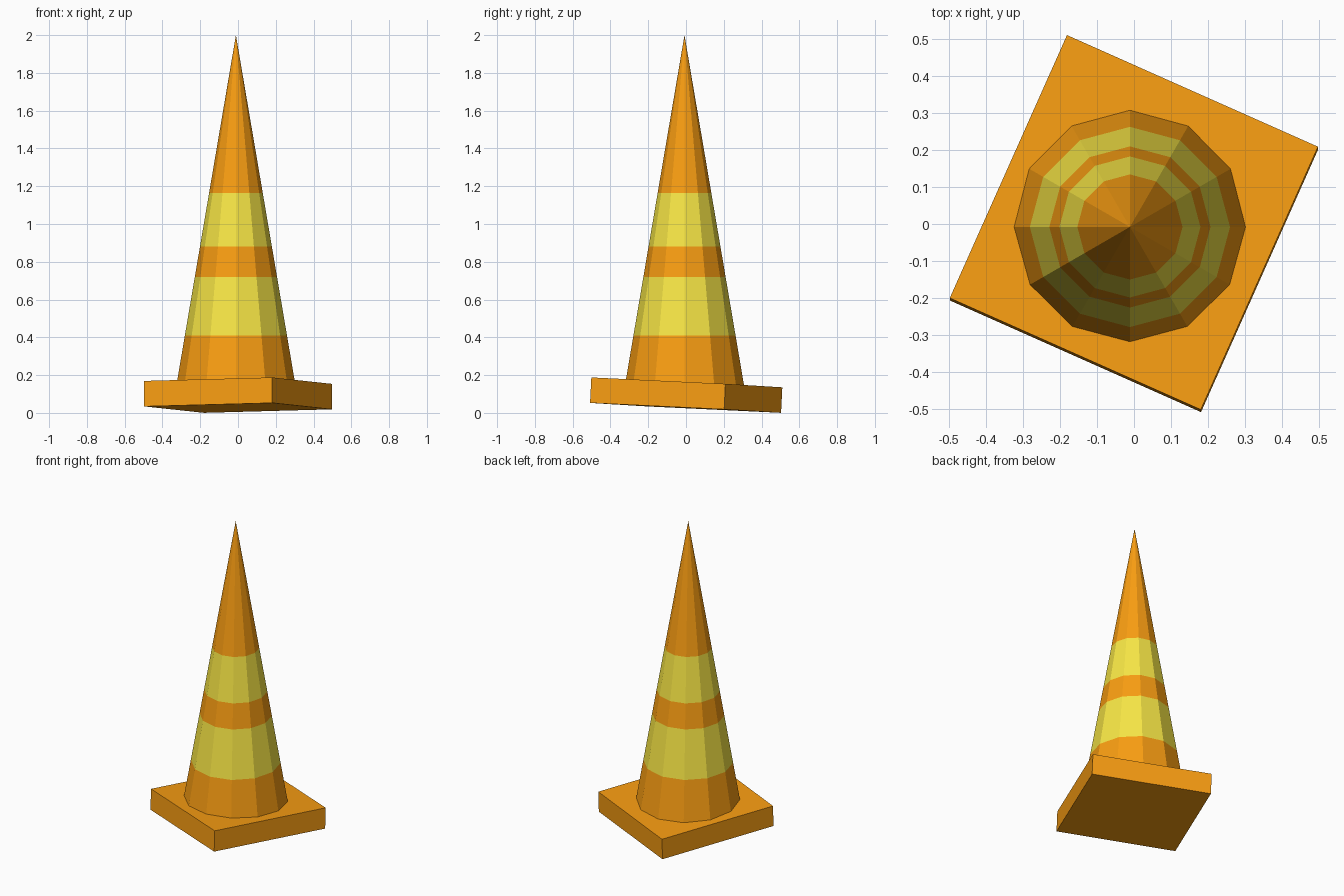
import bpy, bmesh, math
from mathutils import Matrix, Vector

if "Cube" in bpy.data.objects:
    bpy.data.objects.remove(bpy.data.objects["Cube"])


def material(name, color):
    mat = bpy.data.materials.new(name)
    mat.diffuse_color = (*color, 1)
    mat.use_nodes = True
    mat.node_tree.nodes["Principled BSDF"].inputs["Base Color"].default_value = mat.diffuse_color
    return mat


def finish(name, bm, mats):
    bmesh.ops.recalc_face_normals(bm, faces=bm.faces)
    mesh = bpy.data.meshes.new(name)
    bm.to_mesh(mesh)
    bm.free()
    for m in mats:
        mesh.materials.append(m)
    obj = bpy.data.objects.new(name, mesh)
    bpy.context.collection.objects.link(obj)
    return obj


orange = material("orange", (0.95, 0.34, 0.006))
yellow = material("yellow", (0.93, 0.79, 0.06))

# Base slab, turned and slightly tilted
bm = bmesh.new()
bmesh.ops.create_cube(bm, size=1)
base = finish("base_slab", bm, [orange])
tilt = Vector((0, 0, 1)).rotation_difference(Vector((-0.005, 0.05, 1))).to_matrix().to_4x4()
turn = Matrix.Rotation(math.radians(-24), 4, 'Z')
size = Matrix.Diagonal((0.742, 0.778, 0.135, 1))
base.matrix_world = Matrix.Translation((0, 0.001, 0.094)) @ tilt @ turn @ size

# Twelve-sided cone with alternating colour bands, sunk into the slab
SIDES, TIP, SLOPE = 12, 2.0, 0.17
levels = [0.12, 0.41, 0.72, 0.88, 1.165]
bm = bmesh.new()
rings = []
for z in levels:
    r = (TIP - z) * SLOPE
    rings.append([bm.verts.new((r * math.cos(math.tau * i / SIDES),
                                r * math.sin(math.tau * i / SIDES), z))
                  for i in range(SIDES)])
tip = bm.verts.new((0, 0, TIP))
bm.faces.new(rings[0][::-1])
for i in range(SIDES):
    j = (i + 1) % SIDES
    for k, (low, high) in enumerate(zip(rings, rings[1:])):
        face = bm.faces.new((low[i], low[j], high[j], high[i]))
        face.material_index = k % 2
    bm.faces.new((rings[-1][i], rings[-1][j], tip))
cone = finish("striped_cone", bm, [orange, yellow])
cone.location = (-0.011, -0.008, 0)
